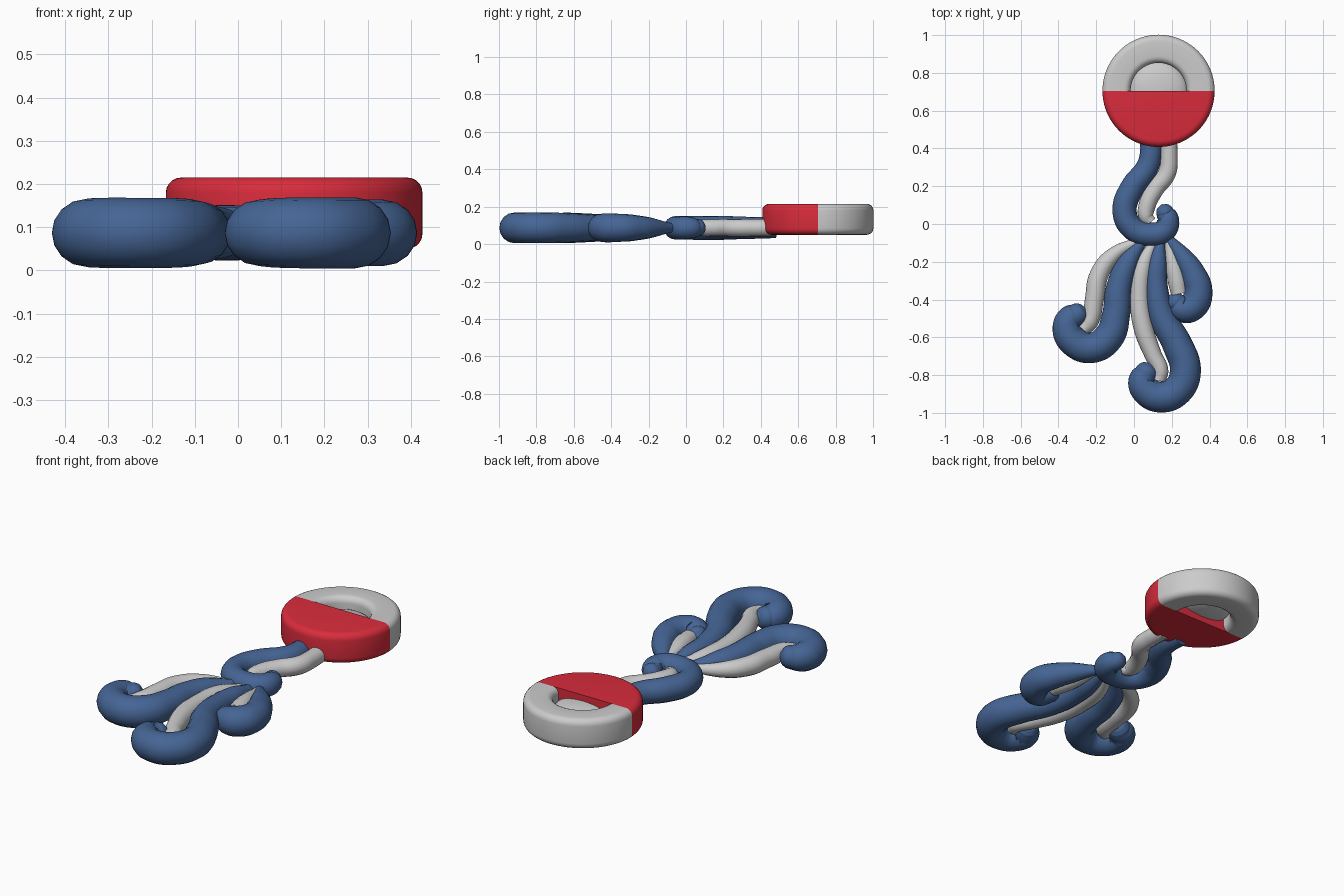
import bpy, bmesh, math

if "Cube" in bpy.data.objects:
    bpy.data.objects.remove(bpy.data.objects["Cube"])


def material(name, rgb):
    m = bpy.data.materials.new(name)
    m.diffuse_color = (*rgb, 1)
    m.use_nodes = True
    m.node_tree.nodes["Principled BSDF"].inputs["Base Color"].default_value = m.diffuse_color
    return m


BLUE = material("blue", (0.06, 0.13, 0.30))
RED = material("red", (0.70, 0.025, 0.045))
CX, CY = 0.13, 0.705


def finish(ob, mat, angle=40):
    if mat:
        ob.data.materials.append(mat)
    bpy.ops.object.select_all(action='DESELECT')
    ob.select_set(True)
    bpy.context.view_layer.objects.active = ob
    bpy.ops.object.shade_smooth_by_angle(angle=math.radians(angle))


def half_lathe(name, profile, start, mat=None, n=40):
    """Sweep a closed (radius, z) profile through half a turn and cap both ends."""
    bm = bmesh.new()
    rows = []
    for i in range(n + 1):
        a = start + math.pi * i / n
        rows.append([bm.verts.new((CX + r * math.cos(a), CY + r * math.sin(a), z))
                     for r, z in profile])
    k = len(profile)
    for p, q in zip(rows, rows[1:]):
        for j in range(k):
            bm.faces.new((p[j], q[j], q[(j + 1) % k], p[(j + 1) % k]))
    bm.faces.new(rows[0])
    bm.faces.new(rows[-1])
    bmesh.ops.remove_doubles(bm, verts=bm.verts, dist=1e-5)
    bmesh.ops.recalc_face_normals(bm, faces=bm.faces)
    me = bpy.data.meshes.new(name)
    bm.to_mesh(me)
    bm.free()
    ob = bpy.data.objects.new(name, me)
    bpy.context.collection.objects.link(ob)
    finish(ob, mat)


def corner(r, z, rad, a0, n=5):
    return [(r + rad * math.cos(a0 + math.pi / 2 * i / n),
             z + rad * math.sin(a0 + math.pi / 2 * i / n)) for i in range(n + 1)]


# Round head: solid red half, open grey half, domed centre
R, ZB, ZT, B = 0.297, 0.05, 0.215, 0.035
H = math.pi / 2
outer = corner(R - B, ZB + B, B, -H) + corner(R - B, ZT - B, B, 0)
inner = corner(0.148 + B, ZT - B, B, H) + corner(0.148 + B, ZB + B, B, 2 * H)
half_lathe("head_red_half", [(0, ZB)] + outer + [(0, ZT)], math.pi, RED)
half_lathe("head_grey_ring", outer + inner, 0)
dome = [(0.152 * math.cos(t * H / 8), 0.05 * math.sin(t * H / 8)) for t in range(-8, 9)]
half_lathe("head_centre_dome", [(r, 0.1325 + z) for r, z in dome], 0)


def tube(name, pts, mat=None):
    """Smooth tube through (x, y, z, radius) points."""
    cu = bpy.data.curves.new(name, 'CURVE')
    cu.dimensions = '3D'
    cu.bevel_depth = 1
    cu.bevel_resolution = 6
    cu.resolution_u = 8
    cu.use_fill_caps = True
    sp = cu.splines.new('BEZIER')
    sp.radius_interpolation = 'CARDINAL'
    sp.bezier_points.add(len(pts) - 1)
    for b, (x, y, z, r) in zip(sp.bezier_points, pts):
        b.co = (x, y, z)
        b.radius = r
        b.handle_left_type = b.handle_right_type = 'AUTO'
    ob = bpy.data.objects.new(name, cu)
    bpy.context.collection.objects.link(ob)
    bpy.ops.object.select_all(action='DESELECT')
    ob.select_set(True)
    bpy.context.view_layer.objects.active = ob
    bpy.ops.object.convert(target='MESH')
    finish(bpy.context.object, mat, 60)


Z = 0.087


def flat(pts):
    return [(x, y, Z, r) for x, y, r in pts]


def hook(pts):
    """Flat path whose last two points rise slightly and close off round."""
    p = flat(pts)
    x, y, z, r = p[-1]
    px, py = p[-2][:2]
    d = math.hypot(x - px, y - py)
    ux, uy = (x - px) / d, (y - py) / d
    for s, k in ((0.4, 0.9), (0.75, 0.65), (0.97, 0.2)):
        p.append((x + ux * r * s, y + uy * r * s, Z + 0.012 * s, r * k))
    return p


# Neck
tube("neck_blue", hook([(0.08, 0.48, .055), (0.09, 0.38, .058), (0.07, 0.30, .06),
     (-0.01, 0.19, .064), (-0.05, 0.07, .064), (-0.01, -0.02, .063), (0.08, -0.055, .063),
     (0.16, -0.035, .062), (0.18, 0.025, .058), (0.165, 0.058, .048)]), BLUE)
tube("neck_grey", flat([(0.18, 0.46, .046), (0.185, 0.36, .046), (0.175, 0.27, .047),
     (0.11, 0.18, .046), (0.07, 0.10, .045), (0.065, 0.04, .04), (0.09, 0.01, .03)]))

# Left limb
tube("left_limb_blue", hook([(0.05, -0.085, .025), (-0.03, -0.20, .055), (-0.08, -0.34, .068),
     (-0.095, -0.48, .074), (-0.135, -0.60, .08), (-0.225, -0.655, .081),
     (-0.315, -0.625, .081), (-0.353, -0.56, .078), (-0.34, -0.505, .072),
     (-0.305, -0.482, .062)]), BLUE)
tube("left_limb_grey", flat([(0.03, -0.085, .02), (-0.11, -0.165, .04), (-0.185, -0.27, .05),
     (-0.21, -0.40, .05), (-0.235, -0.52, .045), (-0.27, -0.56, .035)]))

# Middle limb
tube("middle_limb_blue", hook([(0.14, -0.085, .025), (0.125, -0.20, .05), (0.12, -0.34, .06),
     (0.15, -0.49, .07), (0.23, -0.64, .079), (0.272, -0.78, .082), (0.23, -0.88, .082),
     (0.145, -0.916, .082), (0.068, -0.885, .079), (0.043, -0.83, .073),
     (0.062, -0.792, .062)]), BLUE)
tube("middle_limb_grey", flat([(0.11, -0.085, .02), (0.05, -0.22, .045), (0.03, -0.38, .05),
     (0.05, -0.55, .052), (0.10, -0.69, .046), (0.14, -0.78, .042), (0.13, -0.83, .035)]))

# Right limb
tube("right_limb_blue", hook([(0.18, -0.075, .025), (0.255, -0.17, .05), (0.315, -0.27, .068),
     (0.34, -0.36, .075), (0.31, -0.435, .077), (0.255, -0.447, .072),
     (0.225, -0.418, .055)]), BLUE)
tube("right_limb_grey", flat([(0.18, -0.085, .02), (0.205, -0.20, .04), (0.225, -0.29, .048),
     (0.24, -0.37, .044)]))
